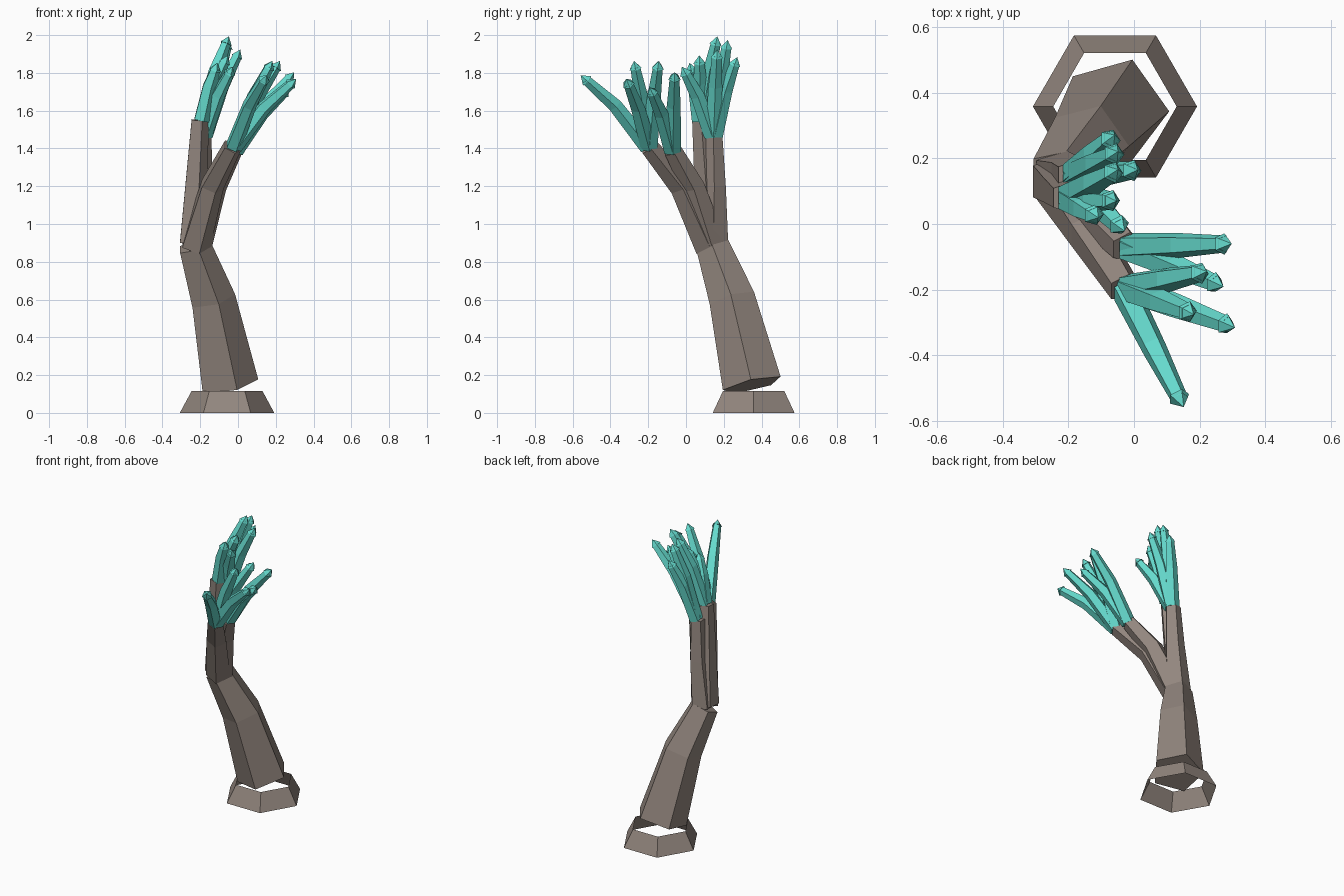
import bpy, bmesh, math
from mathutils import Vector

if "Cube" in bpy.data.objects:
    bpy.data.objects.remove(bpy.data.objects["Cube"])


def material(name, rgb):
    m = bpy.data.materials.new(name)
    m.diffuse_color = (*rgb, 1)
    m.use_nodes = True
    m.node_tree.nodes["Principled BSDF"].inputs["Base Color"].default_value = m.diffuse_color
    return m


BROWN = material("taupe_stalk", (0.29, 0.24, 0.21))
TEAL = material("turquoise_tip", (0.13, 0.70, 0.61))


def make_object(name, bm, mat):
    bmesh.ops.recalc_face_normals(bm, faces=bm.faces)
    me = bpy.data.meshes.new(name)
    bm.to_mesh(me)
    bm.free()
    me.materials.append(mat)
    ob = bpy.data.objects.new(name, me)
    bpy.context.collection.objects.link(ob)
    return ob


def add_ring(bm, c, d, r, sides):
    """Polygon of vertices across direction d, first corner towards +x."""
    d = d.normalized()
    u = Vector((1, 0, 0))
    u = (u - d * u.dot(d)).normalized()
    v = d.cross(u)
    return [bm.verts.new(c + r * (u * math.cos(a) + v * math.sin(a)))
            for a in (2 * math.pi * i / sides for i in range(sides))]


def bridge(bm, a, b):
    n = len(a)
    for i in range(n):
        j = (i + 1) % n
        bm.faces.new((a[i], a[j], b[j], b[i]))


def add_tube(bm, path, radii, sides=5):
    """Faceted closed tube through a path with one radius per point."""
    pts = [Vector(p) for p in path]
    rings = []
    for i, p in enumerate(pts):
        d = pts[min(i + 1, len(pts) - 1)] - pts[max(i - 1, 0)]
        rings.append(add_ring(bm, p, d, radii[i], sides))
    for a, b in zip(rings, rings[1:]):
        bridge(bm, a, b)
    bm.faces.new(rings[0][::-1])
    bm.faces.new(rings[-1])


# Open hexagonal skirt at the foot
bm = bmesh.new()
up = Vector((0, 0, 1))
low = add_ring(bm, Vector((-0.058, 0.358, 0)), up, 0.25, 6)
high = add_ring(bm, Vector((-0.058, 0.358, 0.115)), up, 0.188, 6)
bridge(bm, low, high)
make_object("base_skirt", bm, BROWN)

# Leaning main stalk
bm = bmesh.new()
add_tube(bm, [(-0.055, 0.35, 0.148), (-0.14, 0.245, 0.60), (-0.235, 0.14, 0.885)],
         [0.165, 0.128, 0.092])
make_object("main_stalk", bm, BROWN)

# Each branch: path, radii, then the tips of the fingers growing from its end
BRANCHES = {
    "upright_front": (
        [(-0.24, 0.13, 0.90), (-0.225, 0.105, 1.22), (-0.205, 0.08, 1.55)],
        [0.083, 0.064, 0.05],
        [(-0.05, 0.165, 1.99), (-0.11, 0.02, 1.85), (-0.055, 0.07, 1.89)]),
    "upright_back": (
        [(-0.23, 0.145, 0.89), (-0.20, 0.15, 1.20), (-0.19, 0.145, 1.47)],
        [0.083, 0.064, 0.05],
        [(0.01, 0.165, 1.92), (-0.05, 0.22, 1.97), (-0.06, 0.27, 1.88),
         (-0.03, -0.02, 1.83)]),
    "leaning_front": (
        [(-0.23, 0.125, 0.88), (-0.14, -0.025, 1.20), (-0.03, -0.195, 1.41)],
        [0.083, 0.066, 0.052],
        [(0.15, -0.555, 1.785), (0.305, -0.315, 1.765), (0.18, -0.275, 1.86),
         (0.22, -0.145, 1.86)]),
    "leaning_back": (
        [(-0.22, 0.135, 0.89), (-0.125, 0.035, 1.20), (-0.025, -0.07, 1.39)],
        [0.083, 0.066, 0.05],
        [(0.295, -0.06, 1.80), (0.27, -0.19, 1.72)]),
}

for name, (path, radii, tips) in BRANCHES.items():
    bm = bmesh.new()
    add_tube(bm, path, radii)
    make_object(name + "_branch", bm, BROWN)

    # Fingers with a slight upward bow, each closed by a small pointed cap
    fingers, caps = bmesh.new(), bmesh.new()
    root = Vector(path[-1])
    for t in tips:
        tip = Vector(t)
        flat = Vector((tip.x - root.x, tip.y - root.y, 0))
        start = root + flat.normalized() * 0.012
        mid = start.lerp(tip, 0.55) - flat * 0.06 + up * 0.012
        d = (tip - mid).normalized()
        end = tip - d * 0.03
        add_tube(fingers, [start, mid, end], [0.045, 0.039, 0.027])
        rim = add_ring(caps, tip - d * 0.04, d, 0.034, 5)
        peak = caps.verts.new(tip + d * 0.004)
        for i in range(5):
            caps.faces.new((rim[i], rim[(i + 1) % 5], peak))
        caps.faces.new(rim[::-1])
    make_object(name + "_fingers", fingers, TEAL)
    make_object(name + "_finger_caps", caps, TEAL)
